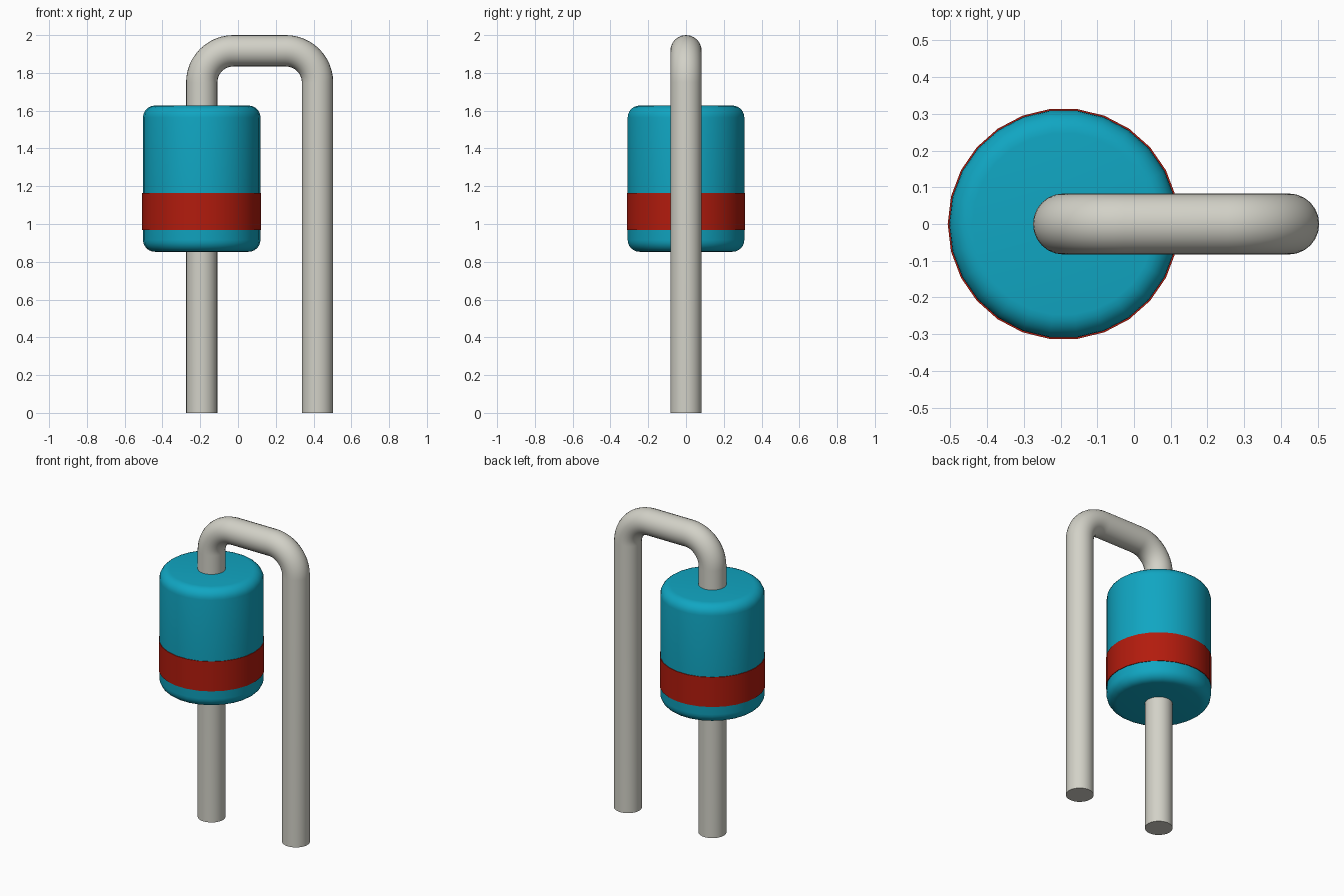
import bpy
import bmesh
import math

cube = bpy.data.objects.get("Cube")
if cube:
    bpy.data.objects.remove(cube, do_unlink=True)


def material(name, rgb):
    mat = bpy.data.materials.new(name)
    mat.use_nodes = True
    mat.diffuse_color = (*rgb, 1)
    mat.node_tree.nodes["Principled BSDF"].inputs["Base Color"].default_value = (*rgb, 1)
    return mat


TEAL = material("teal casing", (0.0053, 0.38, 0.54))
RED = material("red band", (0.448, 0.011, 0.004))
METAL = material("grey metal", (0.645, 0.638, 0.572))

BODY_X, LEG_X = -0.192, 0.421     # axes of the body and of the far leg
WIRE_R, BEND_R = 0.083, 0.168     # wire radius, bend radius on its centre line
WIRE_TOP = 2.0 - WIRE_R


def smooth(obj):
    bpy.ops.object.select_all(action='DESELECT')
    obj.select_set(True)
    bpy.context.view_layer.objects.active = obj
    bpy.ops.object.shade_smooth_by_angle(angle=math.radians(35))


def lathe(name, profile, mat, sides=26):
    """Closed solid turned from (radius, z) points about the body axis."""
    bm = bmesh.new()
    rings = []
    for r, z in profile:
        rings.append([bm.verts.new((r * math.cos(2 * math.pi * i / sides),
                                    r * math.sin(2 * math.pi * i / sides), z))
                      for i in range(sides)])
    for a, b in zip(rings, rings[1:]):
        for i in range(sides):
            j = (i + 1) % sides
            bm.faces.new((a[i], a[j], b[j], b[i]))
    bm.faces.new(rings[0][::-1])
    bm.faces.new(rings[-1])
    mesh = bpy.data.meshes.new(name)
    bm.to_mesh(mesh)
    bm.free()
    mesh.materials.append(mat)
    obj = bpy.data.objects.new(name, mesh)
    obj.location.x = BODY_X
    bpy.context.collection.objects.link(obj)
    smooth(obj)
    return obj


def arc(cx, cz, r, start, end, steps):
    """Points along an arc, angles in degrees."""
    angles = [math.radians(start + (end - start) * i / steps) for i in range(steps + 1)]
    return [(cx + r * math.cos(a), cz + r * math.sin(a)) for a in angles]


# Casing with rounded rims
R, Z0, Z1, RIM = 0.311, 0.853, 1.627, 0.063
lathe("body",
      arc(R - RIM, Z0 + RIM, RIM, -90, 0, 6) + arc(R - RIM, Z1 - RIM, RIM, 0, 90, 6),
      TEAL)

# Painted polarity band, just proud of the casing
lathe("band", [(0.315, 0.968), (0.315, 1.163)], RED)

# Wire lead bent over into the second leg
path = ([(BODY_X, 0)]
        + arc(BODY_X + BEND_R, WIRE_TOP - BEND_R, BEND_R, 180, 90, 12)
        + arc(LEG_X - BEND_R, WIRE_TOP - BEND_R, BEND_R, 90, 0, 12)
        + [(LEG_X, 0)])
curve = bpy.data.curves.new("wire_lead", 'CURVE')
curve.dimensions = '3D'
curve.bevel_depth = WIRE_R
curve.bevel_resolution = 10
curve.use_fill_caps = True
spline = curve.splines.new('POLY')
spline.points.add(len(path) - 1)
for point, (x, z) in zip(spline.points, path):
    point.co = (x, 0, z, 1)
curve.materials.append(METAL)
wire = bpy.data.objects.new("wire_lead", curve)
bpy.context.collection.objects.link(wire)
bpy.ops.object.select_all(action='DESELECT')
wire.select_set(True)
bpy.context.view_layer.objects.active = wire
bpy.ops.object.convert(target='MESH')
wire = bpy.context.view_layer.objects.active

# Weld the caps to the tube and face everything outwards
bm = bmesh.new()
bm.from_mesh(wire.data)
bmesh.ops.remove_doubles(bm, verts=bm.verts, dist=0.0005)
bmesh.ops.recalc_face_normals(bm, faces=bm.faces)
bm.to_mesh(wire.data)
bm.free()
smooth(wire)
